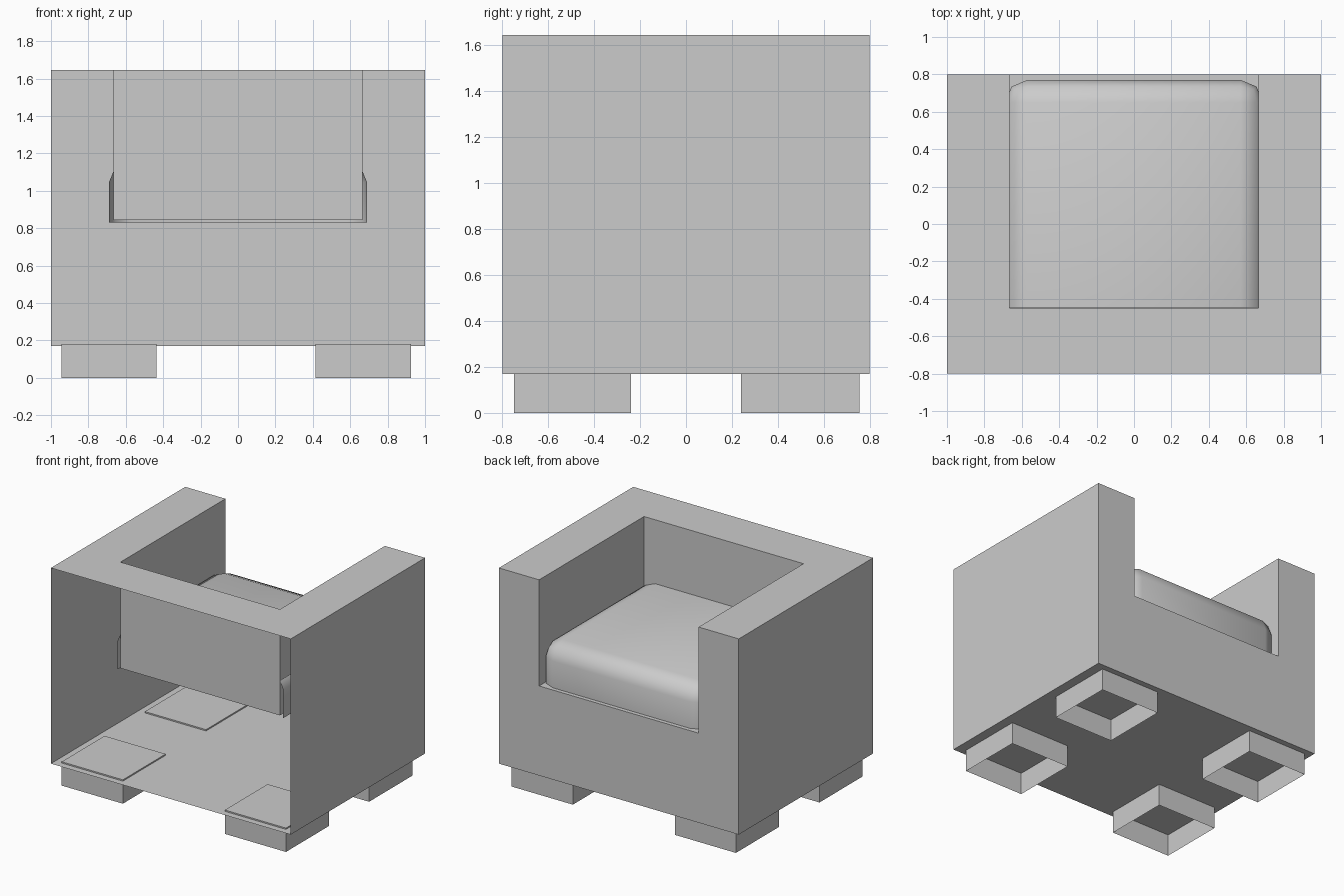
import bpy, bmesh
from mathutils import Vector

if "Cube" in bpy.data.objects:
    bpy.data.objects.remove(bpy.data.objects["Cube"])


def finish(name, bm):
    mesh = bpy.data.meshes.new(name)
    bm.to_mesh(mesh)
    bm.free()
    obj = bpy.data.objects.new(name, mesh)
    bpy.context.collection.objects.link(obj)
    return obj


def box(x0, x1, y0, y1, z0, z1):
    bm = bmesh.new()
    bmesh.ops.create_cube(bm, size=1)
    for v in bm.verts:
        v.co = Vector(((x0 + x1) / 2 + v.co.x * (x1 - x0),
                       (y0 + y1) / 2 + v.co.y * (y1 - y0),
                       (z0 + z1) / 2 + v.co.z * (z1 - z0)))
    bm.normal_update()
    return bm


def drop_faces(bm, direction):
    bm.normal_update()
    d = Vector(direction)
    gone = [f for f in bm.faces if f.normal.dot(d) > 0.99]
    bmesh.ops.delete(bm, geom=gone, context='FACES')


# Upholstered shell: U-shaped front profile, hollow and open at the outer back
W, I, Y0, YB, Y1 = 1.0, 0.665, -0.8, -0.45, 0.8
ZB, ZS, ZT = 0.17, 0.845, 1.645
bm = bmesh.new()


def quad(*pts):
    bm.faces.new([bm.verts.new(p) for p in pts])


for s in (-1, 1):
    quad((s*W, Y0, ZB), (s*W, Y1, ZB), (s*W, Y1, ZT), (s*W, Y0, ZT))   # outer side
    quad((s*I, YB, ZS), (s*I, Y1, ZS), (s*I, Y1, ZT), (s*I, YB, ZT))   # arm inside
    quad((s*I, Y0, ZT), (s*W, Y0, ZT), (s*W, Y1, ZT), (s*I, Y1, ZT))   # arm top
quad((-I, Y0, ZT), (I, Y0, ZT), (I, YB, ZT), (-I, YB, ZT))             # back top
quad((-I, YB, ZS), (I, YB, ZS), (I, YB, ZT), (-I, YB, ZT))             # backrest
quad((-I, YB, ZS), (I, YB, ZS), (I, Y1, ZS), (-I, Y1, ZS))             # seat shelf
quad((-W, Y0, ZB), (W, Y0, ZB), (W, Y1, ZB), (-W, Y1, ZB))             # underside
profile = [(-W, ZB), (W, ZB), (W, ZT), (I, ZT), (I, ZS), (-I, ZS), (-I, ZT), (-W, ZT)]
quad(*[(x, Y1, z) for x, z in profile])                                # front panel
bmesh.ops.remove_doubles(bm, verts=bm.verts, dist=1e-4)
bmesh.ops.recalc_face_normals(bm, faces=bm.faces)
finish("chair_shell", bm)

# Seat cushion: rounded block, trimmed behind the backrest and under the seat
bm = box(-0.69, 0.69, -0.8, 0.77, 0.5, 1.165)
bmesh.ops.bevel(bm, geom=bm.edges[:], offset=0.12, segments=2, profile=0.5,
                affect='EDGES')
for co, no in (((0, -0.447, 0), (0, -1, 0)), ((0, 0, 0.83), (0, 0, -1))):
    bmesh.ops.bisect_plane(bm, geom=bm.verts[:] + bm.edges[:] + bm.faces[:],
                           plane_co=co, plane_no=no, clear_outer=True)
cushion = finish("seat_cushion", bm)
bpy.context.view_layer.objects.active = cushion
cushion.select_set(True)
bpy.ops.object.shade_smooth_by_angle(angle=0.9)

# Four block feet, open underneath, tops poking just through the underside
for side, x0, x1 in (("left", -0.945, -0.435), ("right", 0.415, 0.925)):
    for end, y0, y1 in (("front", -0.75, -0.24), ("back", 0.24, 0.755)):
        bm = box(x0, x1, y0, y1, 0, 0.18)
        drop_faces(bm, (0, 0, -1))
        finish(f"{end}_{side}_foot", bm)
